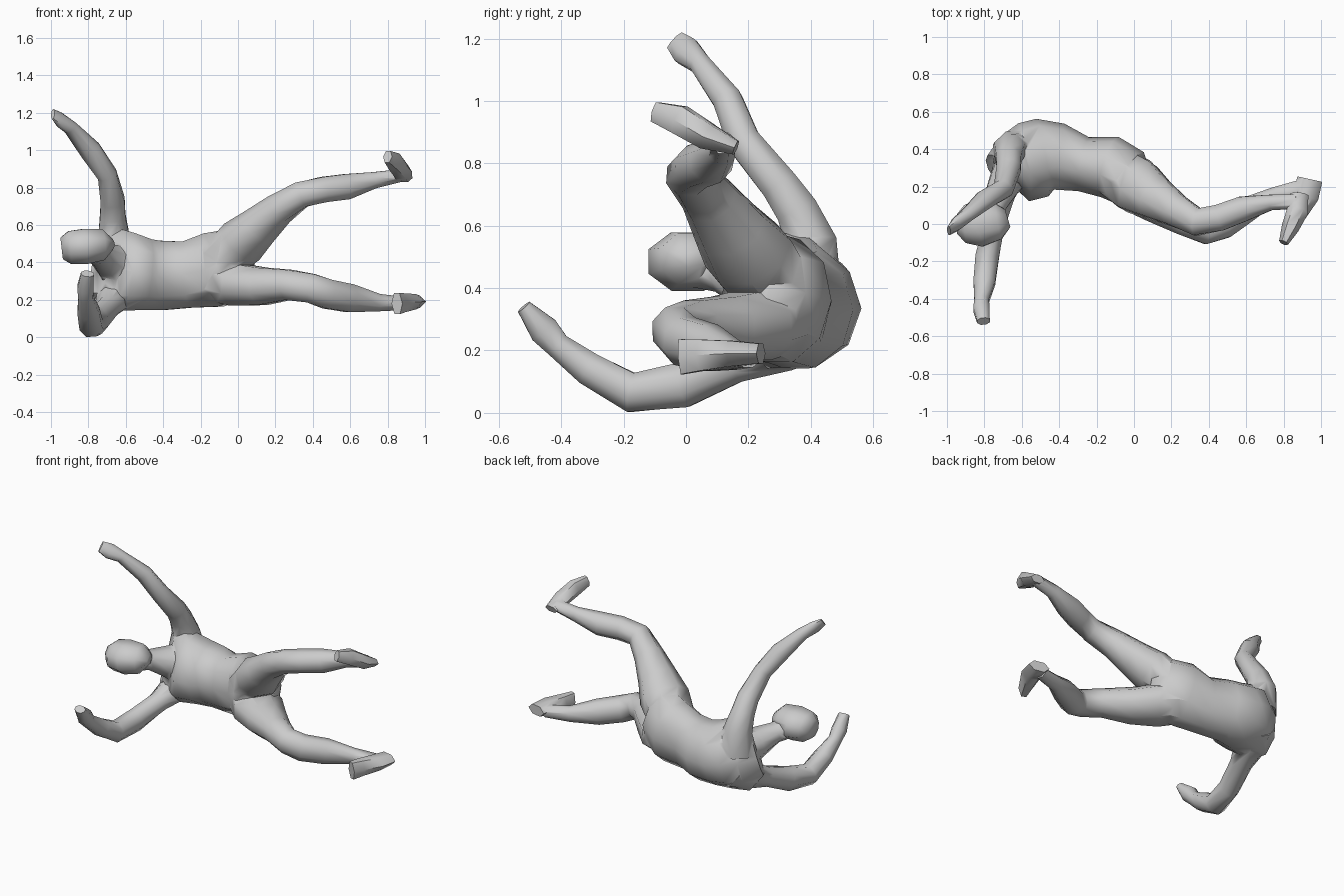
import bpy, bmesh, math
from mathutils import Vector


def loft(name, sections, ref, sides=8):
    """Closed tube; section = (x, y, z, half size along ref, half size across)."""
    bm = bmesh.new()
    pts = [Vector(s[:3]) for s in sections]
    rings = []
    for i, s in enumerate(sections):
        t = (pts[min(i + 1, len(pts) - 1)] - pts[max(i - 1, 0)]).normalized()
        u = Vector(ref)
        u = (u - u.dot(t) * t).normalized()
        v = t.cross(u)
        ring = []
        for k in range(sides):
            a = 2 * math.pi * (k + 0.5) / sides
            ring.append(bm.verts.new(pts[i] + 1.05 * (u * s[3] * math.cos(a) + v * s[4] * math.sin(a))))
        rings.append(ring)
    for r0, r1 in zip(rings, rings[1:]):
        for k in range(sides):
            n = (k + 1) % sides
            bm.faces.new((r0[k], r0[n], r1[n], r1[k]))
    bm.faces.new(rings[0])
    bm.faces.new(rings[-1])
    bmesh.ops.recalc_face_normals(bm, faces=bm.faces)
    mesh = bpy.data.meshes.new(name)
    bm.to_mesh(mesh)
    bm.free()
    ob = bpy.data.objects.new(name, mesh)
    bpy.context.collection.objects.link(ob)
    return ob


X, Z = (1, 0, 0), (0, 0, 1)

# Torso, hips to shoulders (arched back)
body = loft("body", [
    (0.04, 0.20, 0.40, 0.09, 0.08),
    (-0.03, 0.25, 0.385, 0.19, 0.15),
    (-0.13, 0.305, 0.36, 0.20, 0.16),
    (-0.27, 0.32, 0.335, 0.178, 0.14),
    (-0.40, 0.36, 0.33, 0.185, 0.17),
    (-0.49, 0.355, 0.335, 0.19, 0.20),
    (-0.59, 0.33, 0.35, 0.21, 0.20),
    (-0.67, 0.33, 0.36, 0.22, 0.14),
    (-0.73, 0.29, 0.38, 0.15, 0.09)], Z, 10)

parts = []

# Neck and head
parts.append(loft("neck", [
    (-0.62, 0.32, 0.37, 0.14, 0.13),
    (-0.69, 0.22, 0.41, 0.09, 0.09),
    (-0.74, 0.12, 0.445, 0.06, 0.07),
    (-0.80, 0.02, 0.47, 0.065, 0.07)], Z))
parts.append(loft("head", [
    (-0.675, 0.03, 0.495, 0.03, 0.05),
    (-0.725, 0.015, 0.495, 0.085, 0.10),
    (-0.82, 0.005, 0.485, 0.097, 0.13),
    (-0.90, 0.00, 0.48, 0.09, 0.105),
    (-0.943, 0.00, 0.475, 0.06, 0.055)], Z))

# Arms with mitten hands
parts.append(loft("raised_arm", [
    (-0.64, 0.38, 0.42, 0.12, 0.12),
    (-0.665, 0.40, 0.55, 0.085, 0.085),
    (-0.67, 0.355, 0.65, 0.07, 0.07),
    (-0.67, 0.30, 0.73, 0.066, 0.062),
    (-0.70, 0.185, 0.87, 0.053, 0.055),
    (-0.79, 0.135, 1.00, 0.058, 0.048),
    (-0.895, 0.045, 1.12, 0.038, 0.035),
    (-0.95, 0.0, 1.16, 0.03, 0.048),
    (-0.99, -0.035, 1.193, 0.012, 0.035)], X))
parts.append(loft("lowered_arm", [
    (-0.61, 0.39, 0.28, 0.12, 0.12),
    (-0.66, 0.31, 0.22, 0.10, 0.09),
    (-0.70, 0.16, 0.158, 0.065, 0.062),
    (-0.75, -0.01, 0.09, 0.058, 0.075),
    (-0.785, -0.175, 0.065, 0.065, 0.065),
    (-0.80, -0.31, 0.14, 0.06, 0.055),
    (-0.815, -0.41, 0.215, 0.04, 0.042),
    (-0.815, -0.455, 0.265, 0.045, 0.05),
    (-0.805, -0.52, 0.34, 0.035, 0.025)], X))

# Legs
parts.append(loft("raised_leg", [
    (-0.09, 0.27, 0.41, 0.11, 0.14),
    (0.02, 0.20, 0.51, 0.125, 0.15),
    (0.11, 0.14, 0.59, 0.105, 0.12),
    (0.22, 0.075, 0.685, 0.085, 0.09),
    (0.34, 0.01, 0.763, 0.072, 0.075),
    (0.46, 0.035, 0.79, 0.07, 0.073),
    (0.58, 0.08, 0.805, 0.07, 0.07),
    (0.73, 0.115, 0.84, 0.045, 0.043),
    (0.87, 0.12, 0.865, 0.035, 0.04)], Z))
parts.append(loft("lowered_leg", [
    (-0.11, 0.29, 0.30, 0.11, 0.14),
    (0.0, 0.215, 0.28, 0.115, 0.155),
    (0.13, 0.12, 0.272, 0.103, 0.125),
    (0.27, 0.025, 0.28, 0.083, 0.09),
    (0.39, -0.035, 0.262, 0.08, 0.075),
    (0.48, -0.005, 0.23, 0.08, 0.075),
    (0.60, 0.075, 0.208, 0.077, 0.07),
    (0.75, 0.155, 0.185, 0.048, 0.043),
    (0.90, 0.20, 0.18, 0.035, 0.04)], Z))

# Feet, heel to toe
parts.append(loft("raised_foot", [
    (0.885, 0.16, 0.85, 0.025, 0.045),
    (0.875, 0.07, 0.885, 0.045, 0.055),
    (0.835, -0.02, 0.94, 0.05, 0.045),
    (0.80, -0.10, 0.965, 0.035, 0.025)], Z, 6))
parts.append(loft("lowered_foot", [
    (0.94, 0.24, 0.19, 0.035, 0.065),
    (0.92, 0.15, 0.19, 0.045, 0.065),
    (0.875, 0.05, 0.185, 0.055, 0.045),
    (0.85, -0.015, 0.18, 0.062, 0.03)], Z, 6))

# Merge the parts into one skin
bpy.context.view_layer.objects.active = body
body.select_set(True)
for p in parts:
    m = body.modifiers.new("merge", 'BOOLEAN')
    m.operation, m.solver, m.object = 'UNION', 'EXACT', p
    bpy.ops.object.modifier_apply(modifier=m.name)
    bpy.data.objects.remove(p)
bpy.ops.object.shade_smooth_by_angle(angle=math.radians(55))
